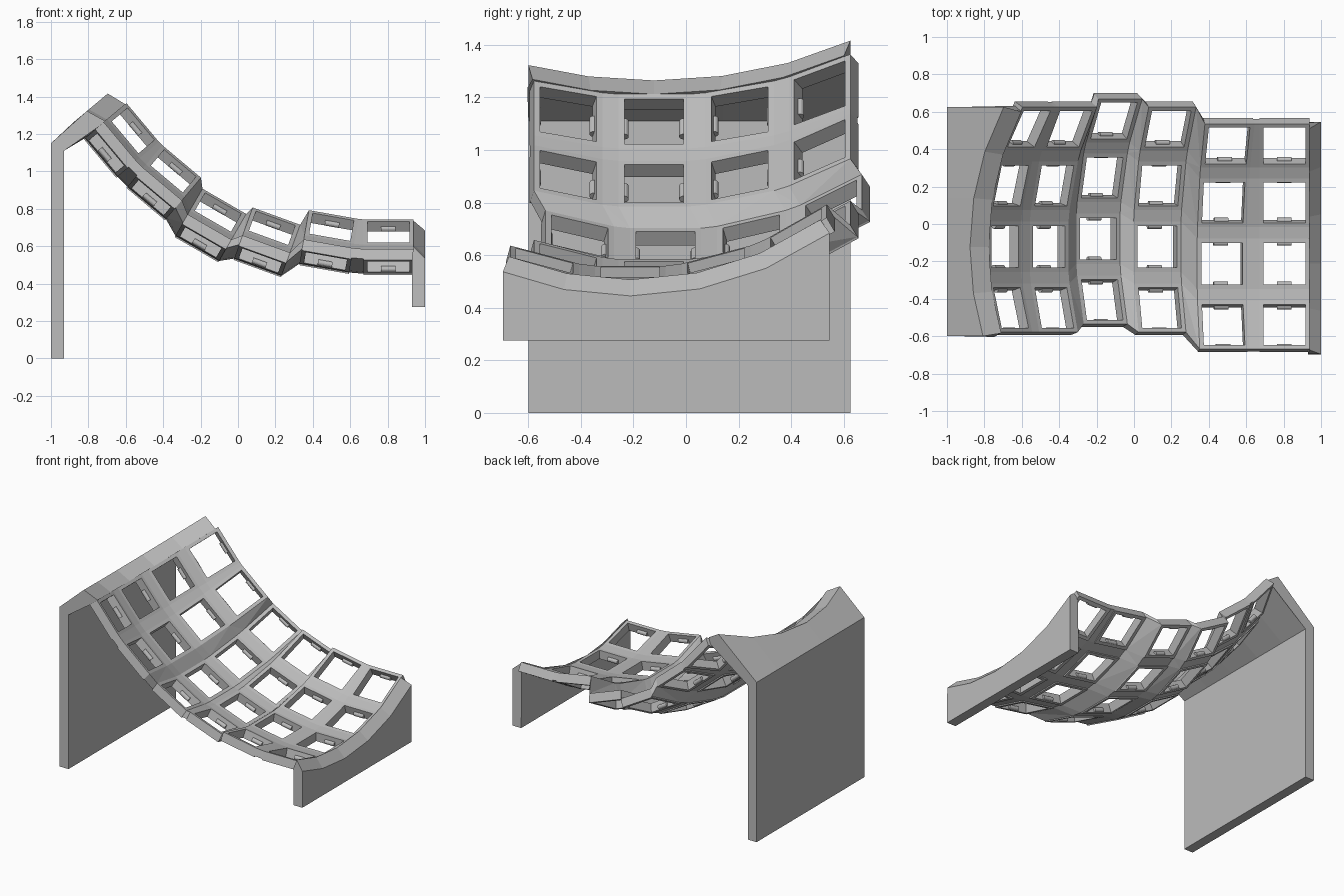
import bpy, bmesh
from math import radians, pi
from mathutils import Vector, Matrix

cube = bpy.data.objects.get("Cube")
if cube:
    bpy.data.objects.remove(cube, do_unlink=True)

grey = bpy.data.materials.new("light_grey")
grey.use_nodes = True
grey.diffuse_color = (0.5, 0.5, 0.5, 1)
grey.node_tree.nodes["Principled BSDF"].inputs["Base Color"].default_value = (0.5, 0.5, 0.5, 1)

# Layout of the curved key grid
U = 0.0155                       # one millimetre
COLS, ROWS = 6, 4
ROW_R, COL_R = 85.3 * U, 128 * U
OUT, HOLE, THICK, WEB = 8.7 * U, 7.2 * U, 4 * U, 0.5 * U
CENTRE = Vector((0.782, -0.122, 2.3445))
TENT = Matrix.Rotation(radians(15), 4, 'Y')


def frame_at(col, degrees):
    """Matrix that carries a flat key frame to its place on the bowl."""
    shift = Vector((0, 0, 0))
    if col == 2:
        shift = Vector((0, 2.82, -3)) * U
    elif col >= 4:
        shift = Vector((0, -5.8, 5.64)) * U
    return (Matrix.Translation(CENTRE + TENT @ shift)
            @ Matrix.Rotation(radians(10 * (COLS - 1 - col)), 4, 'Y')
            @ Matrix.Translation((0, 0, ROW_R - COL_R))
            @ Matrix.Rotation(radians(degrees), 4, 'X')
            @ Matrix.Translation((0, 0, -ROW_R)))


def key_frame(col, row):
    return frame_at(col, 15 * (2 - row))


def finish(name, bm):
    bmesh.ops.recalc_face_normals(bm, faces=bm.faces)
    mesh = bpy.data.meshes.new(name)
    bm.to_mesh(mesh)
    bm.free()
    mesh.materials.append(grey)
    obj = bpy.data.objects.new(name, mesh)
    bpy.context.collection.objects.link(obj)
    return obj


def loft(bm, sections):
    """Closed skin through a list of equal point rings, with end caps."""
    rings = [[bm.verts.new(p) for p in ring] for ring in sections]
    n = len(rings[0])
    for a, b in zip(rings, rings[1:]):
        for i in range(n):
            j = (i + 1) % n
            bm.faces.new((a[i], a[j], b[j], b[i]))
    bm.faces.new(rings[0])
    bm.faces.new(rings[-1][::-1])


# Switch frames: square rings with a small rounded nub on the front and back walls
def switch_frame(col, row):
    bm = bmesh.new()
    corners = [(-1, -1), (1, -1), (1, 1), (-1, 1)]
    loops = [[bm.verts.new((x * h, y * h, z)) for x, y in corners]
             for h, z in ((OUT, 0), (OUT, THICK), (HOLE, THICK), (HOLE, 0))]
    for k in range(4):
        a, b = loops[k], loops[(k + 1) % 4]
        for i in range(4):
            j = (i + 1) % 4
            bm.faces.new((a[i], a[j], b[j], b[i]))
    for side in (-1, 1):
        place = Matrix.Translation((0, side * HOLE, 1.1 * U)) @ Matrix.Rotation(pi / 2, 4, 'Y')
        bmesh.ops.create_cone(bm, cap_ends=True, segments=16, radius1=U, radius2=U,
                              depth=5 * U, matrix=place)
    bm.transform(key_frame(col, row))
    finish(f"switch_frame_{col}_{row}", bm)


for col in range(COLS):
    for row in range(ROWS):
        switch_frame(col, row)


# Webs: triangular slabs joining neighbouring frame corners
def corner(col, row, x, y):
    m = key_frame(col, row)
    return [m @ Vector((x * OUT, y * OUT, z)) for z in (WEB, THICK)]


def web(bm, posts):
    for i in range(len(posts) - 2):
        tri = posts[i:i + 3]
        loft(bm, [[p[0] for p in tri], [p[1] for p in tri]])


bm = bmesh.new()
for c in range(COLS):
    for r in range(ROWS):
        if c < COLS - 1:
            web(bm, [corner(c + 1, r, -1, 1), corner(c, r, 1, 1),
                     corner(c + 1, r, -1, -1), corner(c, r, 1, -1)])
        if r < ROWS - 1:
            web(bm, [corner(c, r, -1, -1), corner(c, r, 1, -1),
                     corner(c, r + 1, -1, 1), corner(c, r + 1, 1, 1)])
        if c < COLS - 1 and r < ROWS - 1:
            web(bm, [corner(c, r, 1, -1), corner(c, r + 1, 1, 1),
                     corner(c + 1, r, -1, -1), corner(c + 1, r + 1, -1, 1)])
finish("web", bm)

# Side walls: lofted along the bowl's outer edges
STATIONS = (-21.5, -11, 0, 11.5, 23, 35)

tall, short = [], []
for deg in STATIONS:
    m = frame_at(0, deg)
    rim = m @ Vector((-0.239, 0, 0.019))
    y = rim.y
    tall.append([(-1, y, 0), (-1, y, 1.15), rim,
                 m @ Vector((-OUT, 0, THICK)), m @ Vector((-OUT, 0, WEB)),
                 (-0.93, y, 1.11), (-0.93, y, 0)])
    m = frame_at(COLS - 1, deg)
    rim = m @ Vector((0.195, 0, 0))
    y = rim.y
    short.append([(1, y, 0.275), rim, m @ Vector((OUT, 0, THICK)),
                  m @ Vector((OUT - 0.01, 0, WEB)), (0.93, y, 0.275)])

for name, sections in (("tall_side_wall", tall), ("short_side_wall", short)):
    bm = bmesh.new()
    loft(bm, sections)
    finish(name, bm)
